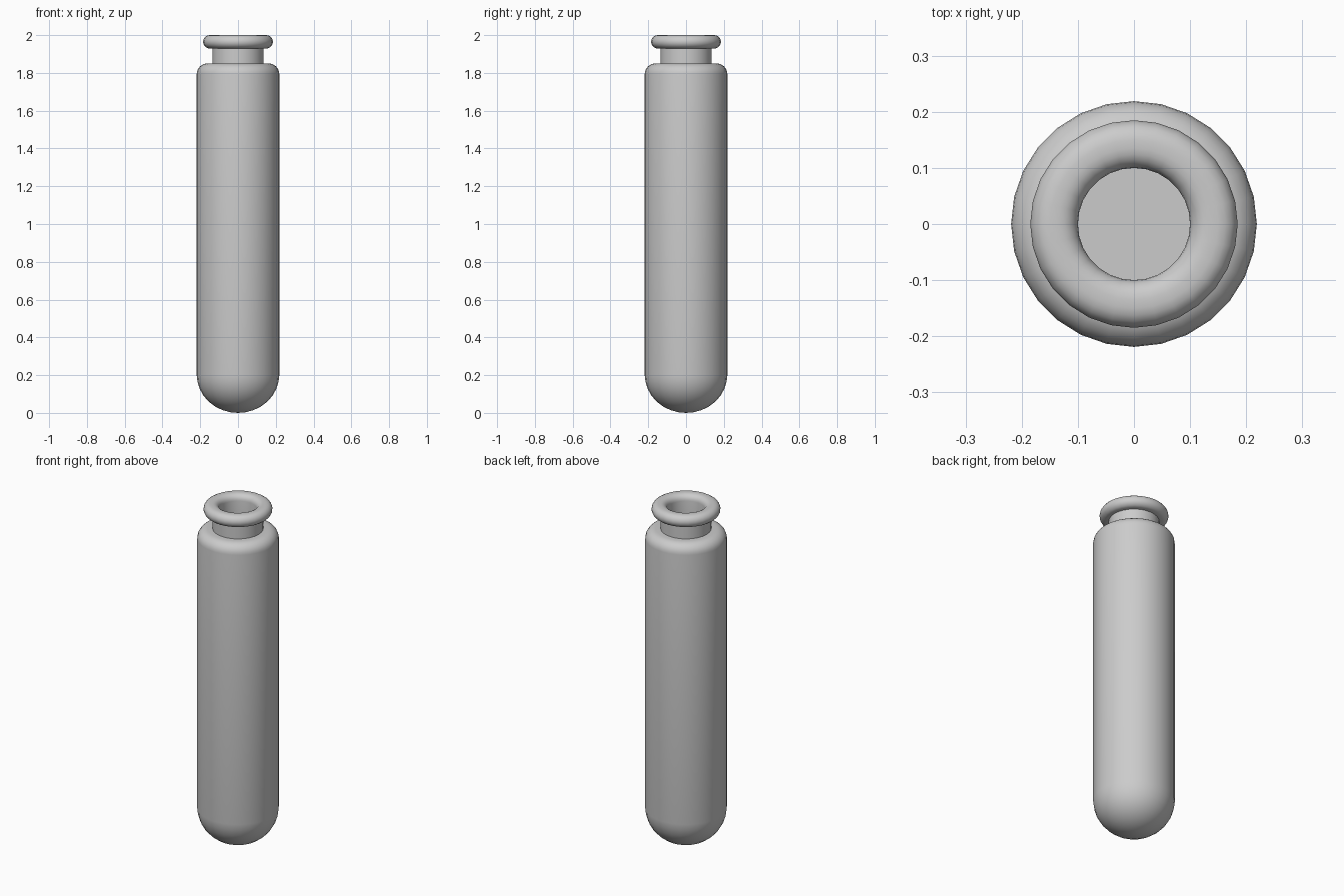
import bpy, bmesh, math

if "Cube" in bpy.data.objects:
    bpy.data.objects.remove(bpy.data.objects["Cube"])

SIDES = 28

def arc(cr, cz, rr, rz, a0, a1, n):
    """Elliptical arc in the (radius, height) plane, angles in degrees."""
    return [(cr + rr * math.cos(math.radians(a0 + (a1 - a0) * i / n)),
             cz + rz * math.sin(math.radians(a0 + (a1 - a0) * i / n))) for i in range(n + 1)]

def lathe(name, profile):
    """Revolve a (radius, height) profile around z."""
    bm = bmesh.new()
    verts = [bm.verts.new((r, 0, z)) for r, z in profile]
    edges = [bm.edges.new(p) for p in zip(verts, verts[1:])]
    bmesh.ops.spin(bm, geom=verts + edges, cent=(0, 0, 0), axis=(0, 0, 1),
                   angle=2 * math.pi, steps=SIDES, use_duplicate=False)
    bmesh.ops.remove_doubles(bm, verts=bm.verts, dist=1e-4)
    bmesh.ops.recalc_face_normals(bm, faces=bm.faces)
    mesh = bpy.data.meshes.new(name)
    bm.to_mesh(mesh)
    bm.free()
    obj = bpy.data.objects.new(name, mesh)
    bpy.context.collection.objects.link(obj)
    bpy.ops.object.select_all(action='DESELECT')
    obj.select_set(True)
    bpy.context.view_layer.objects.active = obj
    bpy.ops.object.shade_smooth_by_angle(angle=math.radians(40))

profile = [(0, 0)]
# round bottom and straight wall
profile += arc(0, 0.2, 0.218, 0.2, -80, -10, 6) + [(0.219, 0.2)]
# rounded shoulder
profile += arc(0.162, 1.793, 0.057, 0.057, 0, 90, 6)
# neck
profile += [(0.136, 1.85), (0.136, 1.93)]
# rolled lip
profile += [(0.157, 1.93)] + arc(0.15, 1.965, 0.035, 0.035, -60, 90, 7)
profile += arc(0.135, 1.965, 0.035, 0.035, 90, 180, 5)
# bore with a flat floor
profile += [(0.1, 1.85), (0.1, 0.2), (0, 0.2)]
lathe("vial", profile)
